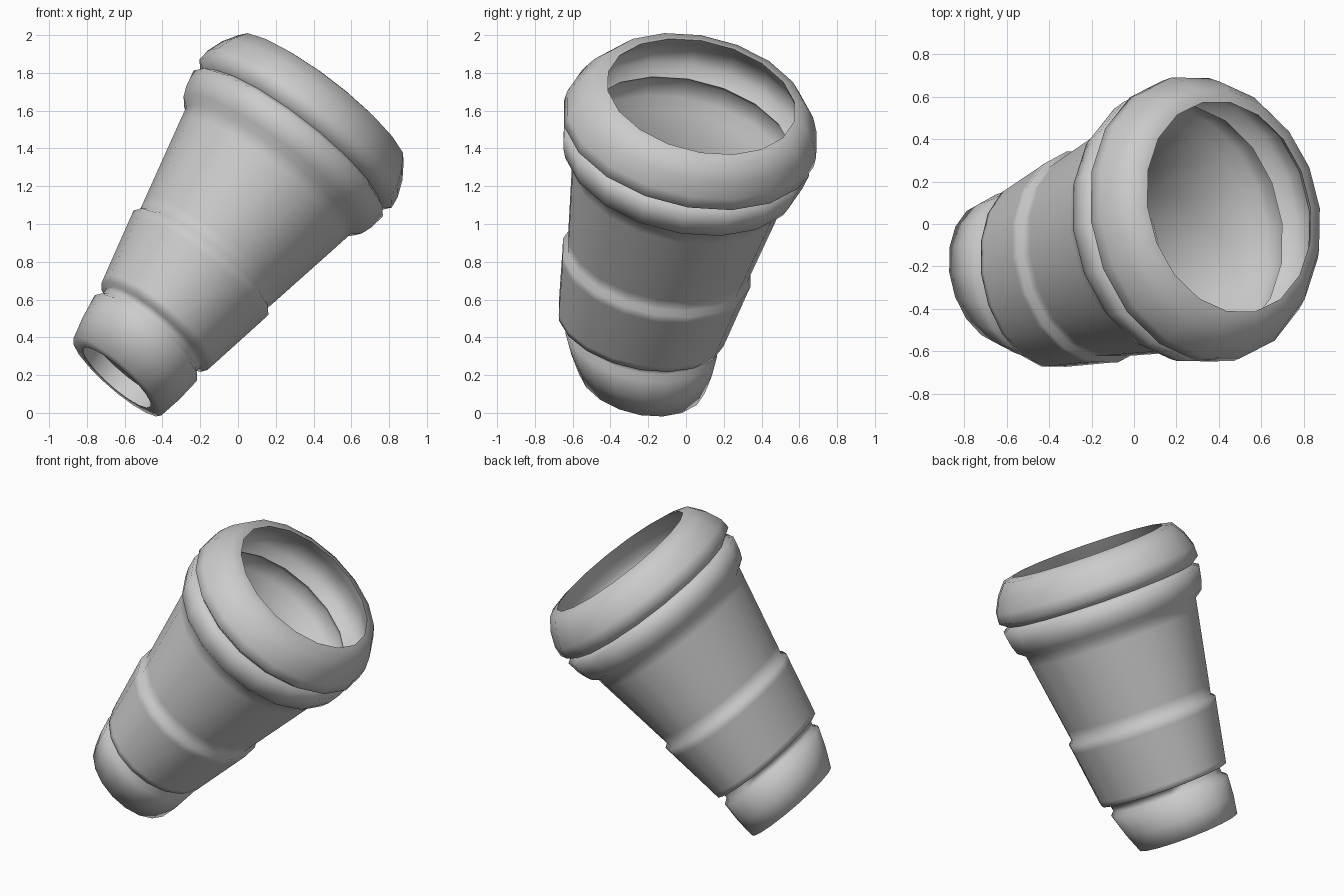
import bpy, math
from mathutils import Vector

if "Cube" in bpy.data.objects:
    bpy.data.objects.remove(bpy.data.objects["Cube"])

SIDES = 18
BASE = Vector((-0.632, -0.288, 0.199))
AXIS = Vector((0.579, 0.197, 0.791)).normalized()
# slightly oval cross-section: narrow direction U, wide direction V
V = (Vector((0, 1, 0)) - AXIS * AXIS.y).normalized()
U = V.cross(AXIS).normalized()


def sway(h):
    """Slight sideways bow of the cup along V."""
    if h < 0.33:
        return 0.055 - 0.07 * max(h, 0) / 0.33
    if h < 1.65:
        return -0.015
    return -0.015 + 0.015 * (h - 1.65) / 0.2


def lathe(name, profile, closed=False):
    """Sweep (height, narrow radius, wide radius) rings around the tilted axis."""
    verts, faces = [], []
    for h, ru, rv in profile:
        c = BASE + AXIS * h + V * sway(h)
        tilt = 0.085 - 0.06 * min(h / 0.8, 1)   # rings lean a little near the foot
        for i in range(SIDES):
            a = 2 * math.pi * i / SIDES
            x = ru * math.cos(a)
            verts.append(c + U * x + V * rv * math.sin(a) - AXIS * x * tilt)
    n = len(profile)
    for k in range(n if closed else n - 1):
        for i in range(SIDES):
            j = (i + 1) % SIDES
            p, q = k * SIDES, ((k + 1) % n) * SIDES
            faces.append((p + i, p + j, q + j, q + i))
    if not closed:
        faces.append(tuple(reversed(range(SIDES))))
        faces.append(tuple((n - 1) * SIDES + i for i in range(SIDES)))
    me = bpy.data.meshes.new(name)
    me.from_pydata(verts, [], faces)
    ob = bpy.data.objects.new(name, me)
    bpy.context.collection.objects.link(ob)
    bpy.ops.object.select_all(action='DESELECT')
    ob.select_set(True)
    bpy.context.view_layer.objects.active = ob
    bpy.ops.object.mode_set(mode='EDIT')
    bpy.ops.mesh.select_all(action='SELECT')
    bpy.ops.mesh.normals_make_consistent(inside=False)
    bpy.ops.object.mode_set(mode='OBJECT')
    bpy.ops.object.shade_smooth_by_angle(angle=math.radians(85))
    return ob


outside = [
    # foot
    (-0.005, 0.235, 0.27), (0.00, 0.308, 0.345), (0.12, 0.335, 0.385), (0.25, 0.352, 0.415),
    # groove above the foot
    (0.275, 0.32, 0.39), (0.32, 0.325, 0.395),
    # sleeve
    (0.325, 0.362, 0.45), (0.36, 0.37, 0.457), (0.70, 0.441, 0.506), (0.75, 0.451, 0.515),
    # tapered body
    (0.77, 0.425, 0.49), (0.84, 0.44, 0.502), (1.30, 0.536, 0.574), (1.37, 0.55, 0.585),
    # collar
    (1.405, 0.595, 0.635), (1.46, 0.616, 0.655), (1.548, 0.632, 0.672),
    # groove under the rim
    (1.575, 0.585, 0.63),
    # rolled rim
    (1.615, 0.642, 0.685), (1.68, 0.635, 0.683), (1.77, 0.602, 0.64), (1.85, 0.552, 0.575),
]
inside = [
    # lip, inner groove and ledge
    (1.865, 0.485, 0.51), (1.80, 0.525, 0.555), (1.72, 0.585, 0.62), (1.63, 0.585, 0.62),
    (1.575, 0.525, 0.565), (1.53, 0.565, 0.605), (1.43, 0.55, 0.59), (1.37, 0.50, 0.535),
    # inner wall, stepping out behind the sleeve
    (0.79, 0.38, 0.44), (0.75, 0.405, 0.465), (0.34, 0.32, 0.40), (0.30, 0.27, 0.33), (0.12, 0.26, 0.30),
]
lathe("cup_body", outside + inside, closed=True)

# recessed floor
lathe("cup_floor", [(0.09, 0.26, 0.30), (0.12, 0.265, 0.305)])
